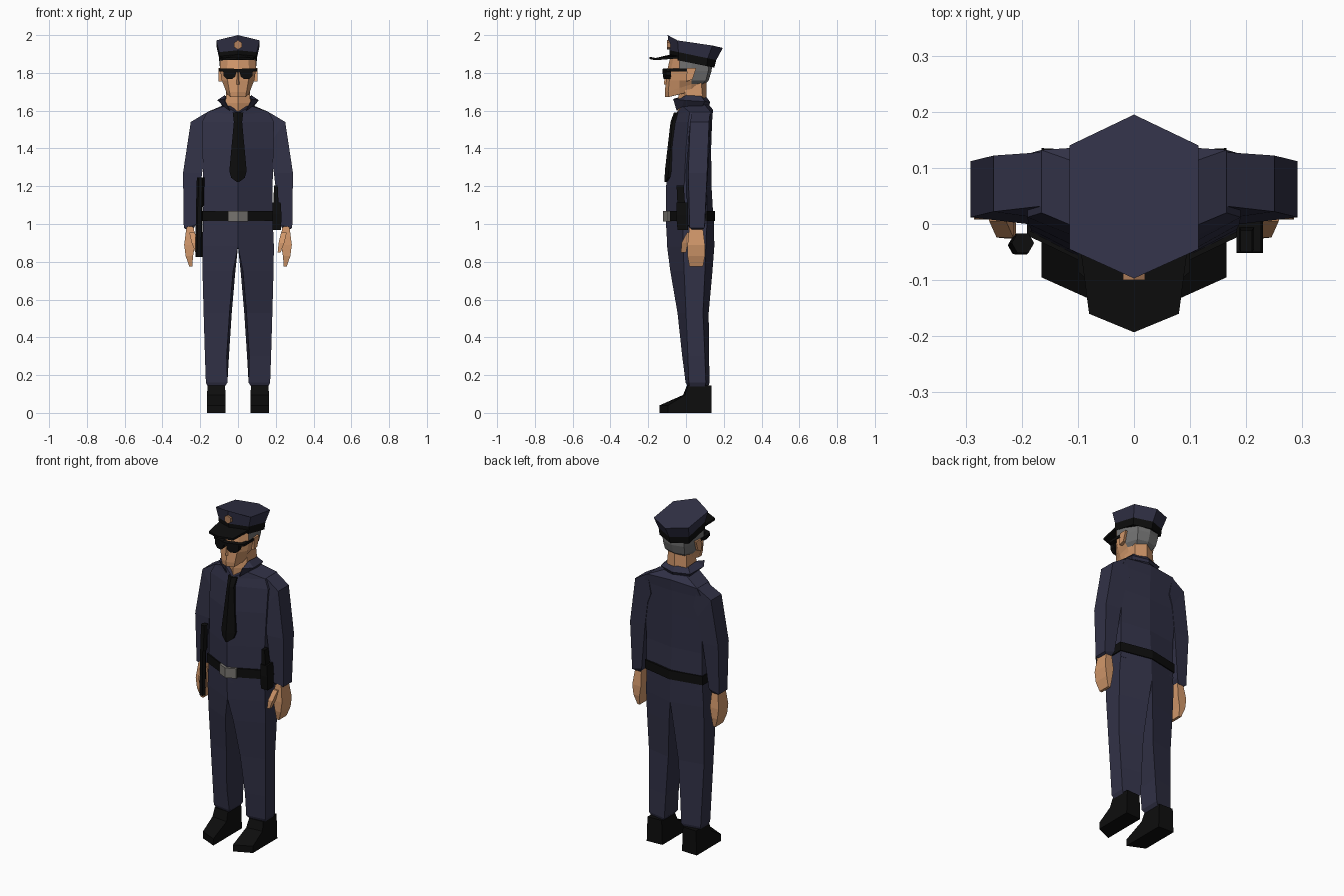
import bpy, bmesh, math
from mathutils import Vector


def mat(name, *rgb):
    m = bpy.data.materials.new(name)
    m.diffuse_color = (*rgb, 1)
    return m


NAVY = mat("navy cloth", 0.031, 0.031, 0.062)
BLACK = mat("black leather", 0.004, 0.004, 0.004)
SKIN = mat("skin", 0.64, 0.31, 0.145)
HAIR = mat("grey hair", 0.17, 0.17, 0.17)
METAL = mat("buckle metal", 0.19, 0.18, 0.165)
BRONZE = mat("bronze badge", 0.45, 0.22, 0.11)


def loft(name, rings, mats, rule=None, caps=(True, True), closed=True):
    """Skin a stack of equal-length point rings with flat faces."""
    mats = mats if isinstance(mats, list) else [mats]
    bm = bmesh.new()
    vs = [[bm.verts.new(p) for p in r] for r in rings]
    n = len(vs[0])
    for a, b in zip(vs, vs[1:]):
        for i in range(n if closed else n - 1):
            j = (i + 1) % n
            bm.faces.new((a[i], a[j], b[j], b[i]))
    if closed and caps[0]:
        bm.faces.new(vs[0])
    if closed and caps[1]:
        bm.faces.new(vs[-1])
    bmesh.ops.recalc_face_normals(bm, faces=bm.faces)
    if rule:
        for f in bm.faces:
            f.material_index = rule(f.calc_center_median())
    me = bpy.data.meshes.new(name)
    bm.to_mesh(me)
    bm.free()
    for m in mats:
        me.materials.append(m)
    ob = bpy.data.objects.new(name, me)
    bpy.context.collection.objects.link(ob)
    return ob


def pair(name, rings, mats):
    """Left and right copies mirrored across x = 0."""
    for side, s in (("right", 1), ("left", -1)):
        loft(f"{side}_{name}", [[(s * x, y, z) for x, y, z in r] for r in rings], mats)


def sym(half):
    """Complete a front-to-back half ring by mirroring it."""
    return half + [(-x, y, z) for x, y, z in reversed(half) if abs(x) > 1e-6]


def hexring(z, yf, w, ys, yb, ye):
    return sym([(0, yf, z), (w, ys, z), (w, yb, z), (0, ye, z)])


def rect(x0, x1, y0, y1, z):
    return [(x0, y0, z), (x1, y0, z), (x1, y1, z), (x0, y1, z)]


# Shirt with open neckline
loft("shirt", [
    hexring(0.98, -.105, .185, -.015, .11, .148),
    hexring(1.20, -.105, .183, -.01, .11, .135),
    hexring(1.40, -.09, .188, 0, .12, .133),
    hexring(1.54, -.065, .19, .012, .125, .138),
    sym([(0, -.057, 1.58), (.165, .02, 1.592), (.165, .132, 1.592), (0, .143, 1.605)]),
    sym([(0, -.052, 1.585), (.07, -.02, 1.625), (.075, .1, 1.63), (0, .122, 1.63)])], NAVY)

# Belt and folded buckle
loft("belt", [hexring(z, -.112, .191, -.02, .115, .154) for z in (1.015, 1.068)], BLACK)
loft("buckle", [[(-.054, -.096, z), (0, -.121, z), (.054, -.096, z),
                 (.054, -.08, z), (0, -.105, z), (-.054, -.08, z)] for z in (1.012, 1.07)], METAL)

# Trouser legs: inner/outer x, then front, outer front, outer back and back y
legs = [(1.02, 0, .184, -.105, -.015, .11, .148), (.88, 0, .19, -.1, -.015, .105, .15),
        (.75, .014, .188, -.083, -.01, .1, .14), (.53, .033, .182, -.045, 0, .09, .12),
        (.30, .048, .175, -.02, .01, .1, .122), (.16, .056, .17, -.002, .015, .105, .125),
        (.14, .07, .16, .01, .02, .1, .118)]
pair("trouser_leg", [[(xi + (.012 if 0 < xi < .05 else 0), a, z), (xo, b, z), (xo, c, z), (xi, d, z)]
                     for z, xi, xo, a, b, c, d in legs], NAVY)

# Boots, lofted from heel to toe
boots = [(.13, .145, .005, .005), (.005, .145, .005, .005), (-.015, .095, 0, .01), (-.14, .04, 0, .045)]
pair("boot", [[(.065, y, 0), (.165, y + skew, 0), (.165 - t, y + skew, z), (.065 + t, y, z)]
              for y, z, t, skew in boots], BLACK)

# Sleeves: inner (x, z), outer (x, z), front and back y
sleeves = [(.14, 1.48, .163, 1.592, .02, .132), (.165, 1.42, .25, 1.54, .01, .126),
           (.19, 1.27, .291, 1.27, .0, .116), (.222, 1.0, .287, .98, .008, .102),
           (.235, .975, .275, .972, .018, .092)]
pair("sleeve", [[(xi, a, zi), (xo, a + .012, zo), (xo, b - .004, zo), (xi, b, zi)]
                for xi, zi, xo, zo, a, b in sleeves], NAVY)

# Hands and thumbs
hands = [(.233, .272, .018, .088, .99), (.228, .285, .008, .1, .89),
         (.238, .277, .008, .1, .83), (.242, .258, .018, .09, .775)]
pair("hand", [rect(*h) for h in hands], SKIN)
thumbs = [(.228, .258, .005, .04, .955), (.215, .245, -.024, .012, .90), (.21, .226, -.026, 0, .85)]
pair("thumb", [rect(*t) for t in thumbs], SKIN)

# Tie folded over the chest ridge
tie = [(1.59, .028, -.064), (1.54, .022, -.082), (1.28, .046, -.112), (1.245, .036, -.113), (1.222, .006, -.113)]
loft("tie", [[(-w, y + w * .45, z), (0, y, z), (w, y + w * .45, z),
              (w, y + w * .45 + .02, z), (-w, y + w * .45 + .02, z)] for z, w, y in tie], BLACK)

# Neck and flared collar
loft("neck", [hexring(1.57, -.045, .066, 0, .09, .105), hexring(1.64, -.045, .066, -.01, .09, .108),
              hexring(1.76, -.03, .06, 0, .08, .11)], SKIN)


def strip(half):
    return [(-x, y, z) for x, y, z in half] + [p for p in reversed(half[:-1])]


collar = loft("collar", [
    strip([(.045, -.05, 1.6), (.072, -.02, 1.62), (.078, .08, 1.615), (0, .118, 1.61)]),
    strip([(.075, -.068, 1.662), (.11, -.01, 1.655), (.098, .1, 1.648), (0, .128, 1.645)]),
    strip([(.066, -.03, 1.665), (.07, 0, 1.682), (.07, .08, 1.677), (0, .106, 1.675)])],
    NAVY, closed=False)
collar.modifiers.new("thickness", "SOLIDIFY").thickness = .004


# Head: hair goes on the back and the upper sides
def headring(z, yf, c, w, yb, back, dz=0):
    return sym([(0, yf, z), (c, yf + .018, z), (w, -.035, z + dz / 2), (w, .03, z + dz),
                (w * .75, yb, z + dz), (0, back, z + dz)])


loft("head", [headring(1.672, -.11, .04, .058, .055, .065, .03),
              headring(1.70, -.112, .045, .07, .085, .1, .04),
              headring(1.76, -.106, .055, .086, .105, .12),
              headring(1.81, -.1, .058, .094, .118, .135),
              headring(1.89, -.082, .055, .096, .12, .145)], [SKIN, HAIR],
     rule=lambda c: int((c.z > 1.74 and c.y > .045) or (c.z > 1.8 and c.y > -.03)
                        or (c.z > 1.715 and c.y > .08)))
pair("ear", [[(x, .005 - e, 1.755), (x, .03 + e, 1.765), (x, .05 + e, 1.825), (x, .01 - e, 1.825)]
             for x, e in ((.085, 0), (.104, .004))], SKIN)
loft("nose", [[(-.018, -.09, 1.735), (0, -.118, 1.74), (.018, -.09, 1.735)],
              [(-.01, -.09, 1.80), (0, -.108, 1.80), (.01, -.09, 1.80)]], SKIN)

# Sunglasses: lenses, bridge and arms
lens = [(.008, 1.812), (.014, 1.782), (.03, 1.768), (.06, 1.768), (.076, 1.785), (.08, 1.822), (.02, 1.822)]
pair("lens", [[(x, -.126 + .25 * x + d, z) for x, z in lens] for d in (0, .028)], BLACK)
loft("glasses_bridge", [rect(-.02, .02, -.124, -.09, z) for z in (1.803, 1.82)], BLACK)
pair("glasses_arm", [[(.074, -.108, z), (.1, -.085, z), (.1, .02, z), (.092, .02, z), (.074, -.09, z)]
                     for z in (1.808, 1.822)], BLACK)


# Peaked cap: tilted hexagons for band and crown
def capring(yf, zf, w, ya, yb, ye, ze):
    def z(y):
        return zf + (ze - zf) * (y - yf) / (ye - yf)
    return sym([(0, yf, zf), (w, ya, z(ya)), (w, yb, z(yb)), (0, ye, ze)])


band_top = capring(-.088, 1.92, .1, -.04, .115, .16, 1.868)
loft("cap_band", [capring(-.085, 1.875, .098, -.04, .11, .15, 1.828), band_top], BLACK)
top = capring(-.097, 2.0, .115, -.045, .14, .195, 1.932)
top = [(x, y, z - (.016 if x and y < 0 else 0)) for x, y, z in top]
loft("cap_crown", [band_top, top], NAVY)
loft("cap_visor", [[(-.096, -.04, z + .004), (-.08, -.16, z - .006), (0, -.193, z), (.08, -.16, z - .006),
                    (.096, -.04, z + .004), (0, -.075, z + .014)] for z in (1.873, 1.885)], BLACK)

# Cap badge
loft("cap_badge", [[(.023 * math.sin(a * math.pi / 3), y, 1.948 + .025 * math.cos(a * math.pi / 3))
                    for a in range(6)] for y in (-.1, -.08)], BRONZE)

# Baton on the left hip
loft("baton", [[(x + r * math.cos(a * math.pi / 3), y + r * math.sin(a * math.pi / 3), z) for a in range(6)]
               for x, y, z, r in ((-.207, -.038, .825, .018), (-.205, -.038, 1.09, .018),
                                  (-.201, -.036, 1.1, .021), (-.198, -.034, 1.245, .02))], BLACK)

# Holster and pistol grip on the right hip
loft("holster", [rect(.183, .228, -.045, .01, .968), rect(.183, .23, -.052, .01, 1.05),
                 rect(.183, .226, -.05, .01, 1.115)], BLACK)
loft("pistol_grip", [rect(.188, .215, -.045, -.005, 1.1), rect(.19, .21, -.05, -.012, 1.205)], BLACK)
